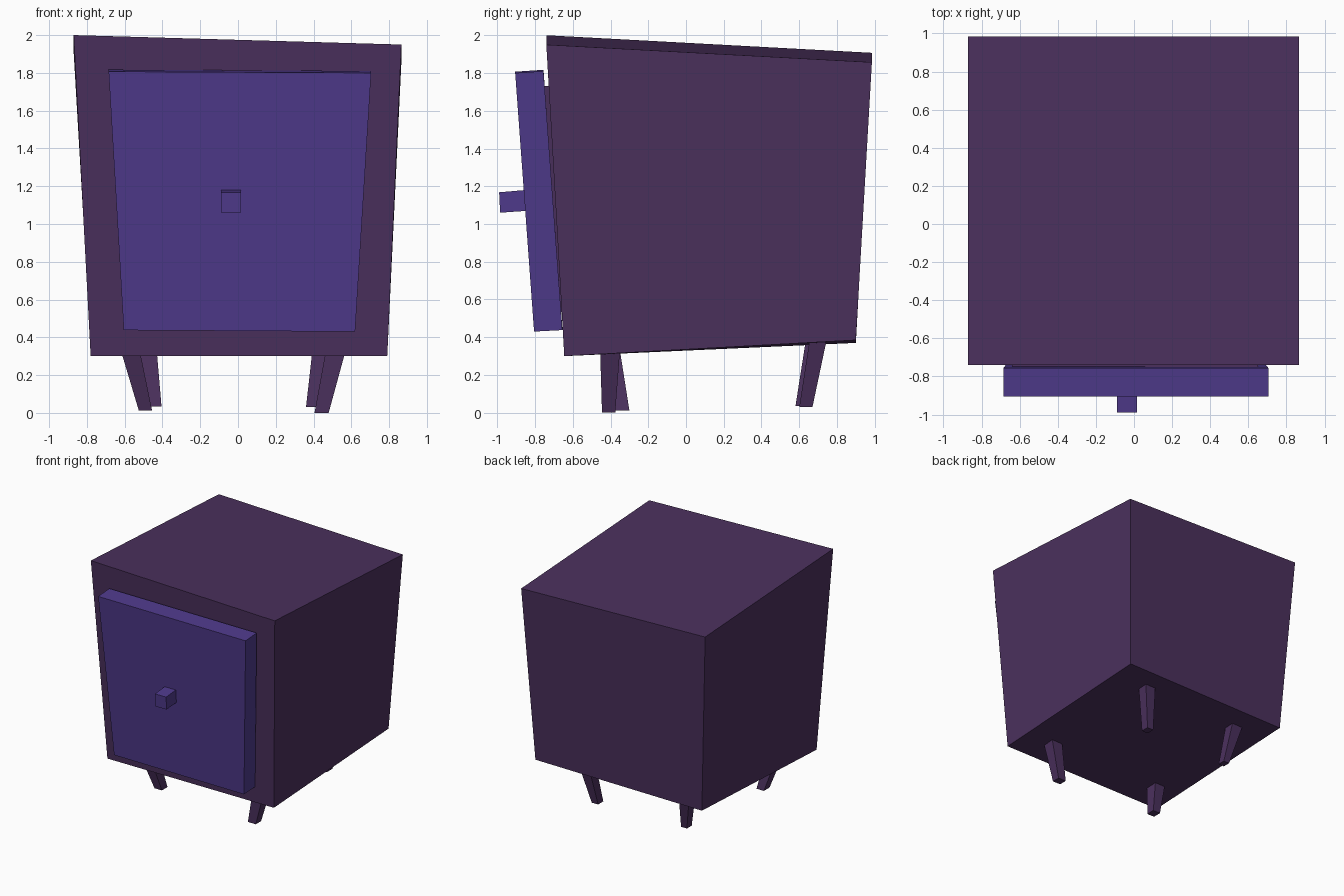
import bpy


def material(name, rgb):
    m = bpy.data.materials.new(name)
    m.diffuse_color = (*rgb, 1)
    return m


purple = material("dark_purple", (0.07, 0.03, 0.11))
violet = material("violet", (0.078, 0.042, 0.26))


def skewed_box(name, bottom, top, mat):
    """Six-sided block from two rings: front left, front right, back right, back left."""
    faces = [(3, 2, 1, 0), (4, 5, 6, 7)]
    faces += [(i, (i + 1) % 4, (i + 1) % 4 + 4, i + 4) for i in range(4)]
    mesh = bpy.data.meshes.new(name)
    mesh.from_pydata(bottom + top, [], faces)
    mesh.materials.append(mat)
    obj = bpy.data.objects.new(name, mesh)
    bpy.context.collection.objects.link(obj)
    return obj


def ring(x0, x1, y0, y1, z):
    return [(x0, y0, z), (x1, y0, z), (x1, y1, z), (x0, y1, z)]


# Crooked cabinet body
skewed_box("cabinet_body",
           [(-0.78, -0.645, 0.30), (0.79, -0.645, 0.30), (0.90 - 0.11, 0.90, 0.385), (-0.78, 0.90, 0.37)],
           [(-0.87, -0.74, 2.00), (0.865, -0.74, 1.95), (0.865, 0.985, 1.857), (-0.87, 0.985, 1.907)],
           purple)

# Door and the thin panel behind it
skewed_box("door",
           [(-0.605, -0.805, 0.438), (0.62, -0.805, 0.43), (0.62, -0.655, 0.438), (-0.605, -0.655, 0.446)],
           [(-0.685, -0.905, 1.807), (0.705, -0.905, 1.80), (0.705, -0.755, 1.81), (-0.685, -0.755, 1.817)],
           violet)
skewed_box("door_backing",
           [(-0.57, -0.67, 0.53), (0.58, -0.67, 0.53), (0.58, -0.64, 0.53), (-0.57, -0.64, 0.53)],
           [(-0.64, -0.752, 1.73), (0.65, -0.752, 1.73), (0.65, -0.71, 1.73), (-0.64, -0.71, 1.73)],
           purple)

# Door knob
skewed_box("knob",
           [(-0.09, -0.985, 1.06), (0.015, -0.985, 1.06), (0.015, -0.84, 1.07), (-0.09, -0.84, 1.07)],
           [(-0.09, -0.99, 1.168), (0.015, -0.99, 1.168), (0.015, -0.85, 1.18), (-0.09, -0.85, 1.18)],
           violet)

# Splayed tapered legs: foot ring, then top ring sunk slightly into the body
legs = {
    "front_left_leg": ((-0.525, -0.455, -0.375, -0.30, 0.012), (-0.62, -0.52, -0.455, -0.35, 0.33)),
    "front_right_leg": ((0.405, 0.48, -0.445, -0.375, 0.0), (0.465, 0.57, -0.455, -0.35, 0.33)),
    "back_left_leg": ((-0.46, -0.405, 0.58, 0.645, 0.035), (-0.54, -0.435, 0.635, 0.725, 0.385)),
    "back_right_leg": ((0.36, 0.42, 0.60, 0.67, 0.03), (0.40, 0.50, 0.655, 0.745, 0.385)),
}
for name, (foot, top) in legs.items():
    skewed_box(name, ring(*foot), ring(*top), purple)
